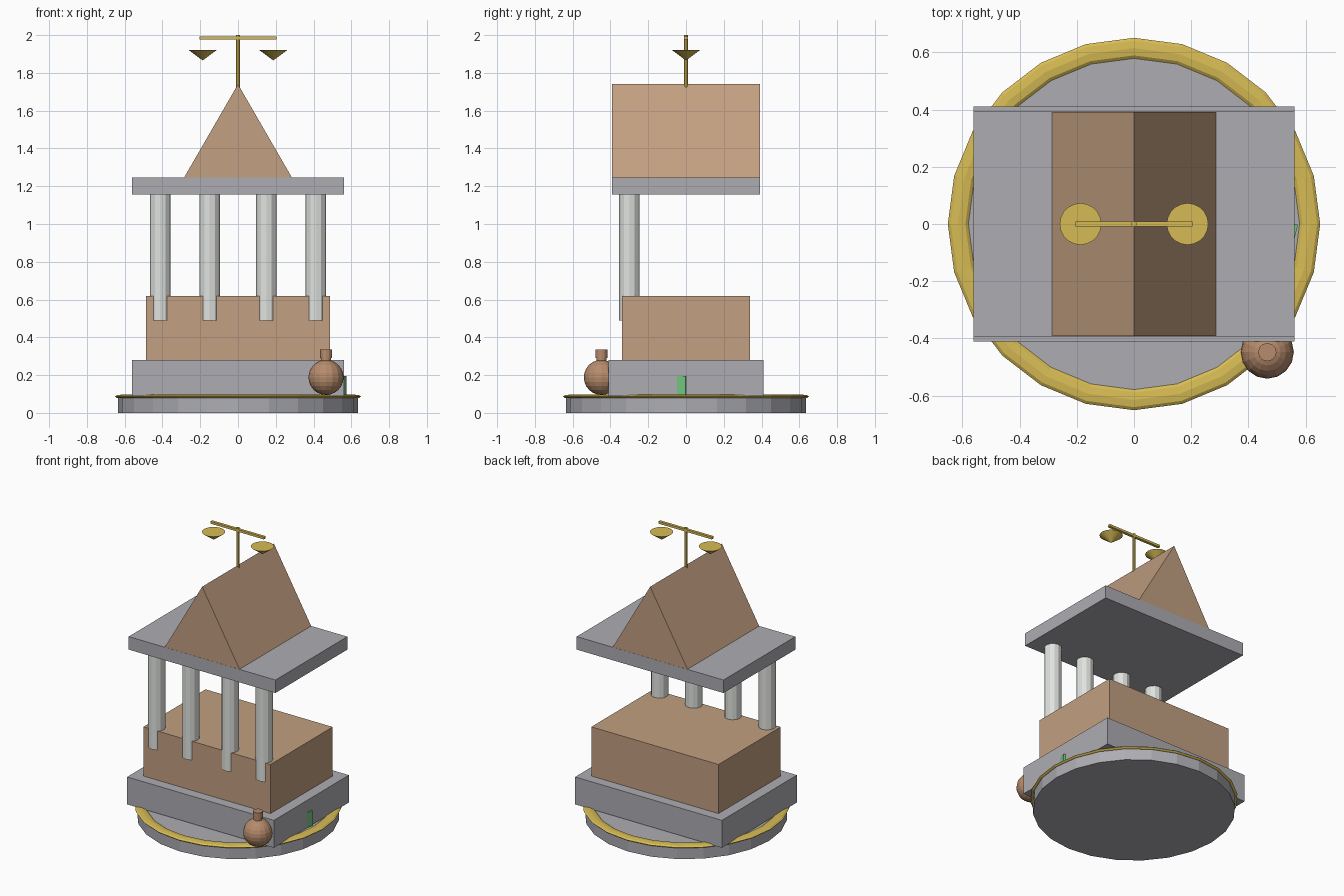
import bpy, bmesh
from math import cos, sin, pi, radians
from mathutils import Matrix

if "Cube" in bpy.data.objects:
    bpy.data.objects.remove(bpy.data.objects["Cube"], do_unlink=True)


def material(name, rgb):
    m = bpy.data.materials.new(name)
    m.use_nodes = True
    m.diffuse_color = (*rgb, 1)
    m.node_tree.nodes["Principled BSDF"].inputs["Base Color"].default_value = (*rgb, 1)
    return m


GREY = material("grey stone", (0.42, 0.415, 0.45))
TAN = material("tan sandstone", (0.54, 0.35, 0.22))
WHITE = material("pale marble", (0.74, 0.76, 0.73))
GOLD = material("gold", (0.68, 0.50, 0.09))
CLAY = material("clay", (0.47, 0.26, 0.15))
GREEN = material("green", (0.16, 0.55, 0.21))


def finish(name, bm, mat, loc=(0, 0, 0)):
    bmesh.ops.recalc_face_normals(bm, faces=bm.faces)
    mesh = bpy.data.meshes.new(name)
    bm.to_mesh(mesh)
    bm.free()
    mesh.materials.append(mat)
    ob = bpy.data.objects.new(name, mesh)
    ob.location = loc
    bpy.context.collection.objects.link(ob)
    return ob


def box(name, size, loc, mat, turn=0):
    bm = bmesh.new()
    bmesh.ops.create_cube(bm, size=1)
    bmesh.ops.scale(bm, vec=size, verts=bm.verts)
    ob = finish(name, bm, mat, loc)
    ob.rotation_euler.z = turn
    return ob


def cone(name, r_low, r_top, z_low, z_top, mat, sides, x=0, y=0):
    bm = bmesh.new()
    bmesh.ops.create_cone(bm, cap_ends=True, segments=sides, radius1=r_low,
                          radius2=r_top, depth=z_top - z_low)
    bmesh.ops.remove_doubles(bm, verts=bm.verts, dist=1e-5)
    return finish(name, bm, mat, (x, y, (z_low + z_top) / 2))


def ring(name, radius, half_width, half_height, z, mat, sides=24, section=8):
    bm = bmesh.new()
    loops = []
    for i in range(sides):
        a = 2 * pi * i / sides
        loop = []
        for j in range(section):
            b = 2 * pi * j / section
            r = radius + half_width * cos(b)
            loop.append(bm.verts.new((r * cos(a), r * sin(a), half_height * sin(b))))
        loops.append(loop)
    for i in range(sides):
        p, q = loops[i], loops[(i + 1) % sides]
        for j in range(section):
            k = (j + 1) % section
            bm.faces.new((p[j], q[j], q[k], p[k]))
    return finish(name, bm, mat, (0, 0, z))


# Round base with a flattened gold rim
cone("base_disc", 0.635, 0.635, 0, 0.085, GREY, 24)
ring("base_rim", 0.615, 0.036, 0.011, 0.086, GOLD)

# Plinth, hall and upper slab
box("plinth", (1.124, 0.82, 0.19), (0, 0, 0.185), GREY)
box("hall_block", (0.974, 0.68, 0.34), (0, 0, 0.45), TAN)
box("roof_slab", (1.124, 0.786, 0.09), (0, 0, 1.2), GREY)

# Front row of columns
for side, s in (("right", -1), ("left", 1)):
    for place, x in (("outer", 0.412), ("inner", 0.15)):
        cone(f"{place}_column_{side}", 0.055, 0.055, 0.49, 1.157, WHITE, 12, s * x, -0.3)

# Gabled roof: a triangular prism along y
bm = bmesh.new()
tri = [bm.verts.new((x, -0.392, z)) for x, z in ((-0.286, 1.245), (0.286, 1.245), (0, 1.74))]
end = bmesh.ops.extrude_face_region(bm, geom=[bm.faces.new(tri)])
bmesh.ops.translate(bm, vec=(0, 0.784, 0),
                    verts=[v for v in end["geom"] if isinstance(v, bmesh.types.BMVert)])
bmesh.ops.holes_fill(bm, edges=[e for e in bm.edges if e.is_boundary])
finish("gable_roof", bm, TAN)

# Balance scales on the ridge
cone("scale_post", 0.01, 0.01, 1.72, 2.0, GOLD, 8)
box("scale_beam", (0.41, 0.019, 0.016), (0, 0, 1.984), GOLD)
for side, s in (("right", -1), ("left", 1)):
    cone(f"scale_pan_{side}", 0, 0.073, 1.866, 1.92, GOLD, 20, s * 0.187)

# Round jar beside the front left corner
bm = bmesh.new()
bmesh.ops.create_uvsphere(bm, u_segments=16, v_segments=12, radius=0.093)
finish("jar_body", bm, CLAY, (0.466, -0.448, 0.188))
cone("jar_neck", 0.027, 0.027, 0.26, 0.30, CLAY, 12, 0.466, -0.448)
cone("jar_lip", 0.032, 0.032, 0.29, 0.335, CLAY, 12, 0.466, -0.448)

# Small green marker set into the plinth's left side
box("green_marker", (0.03, 0.055, 0.105), (0.552, -0.026, 0.143), GREEN, radians(-14))
